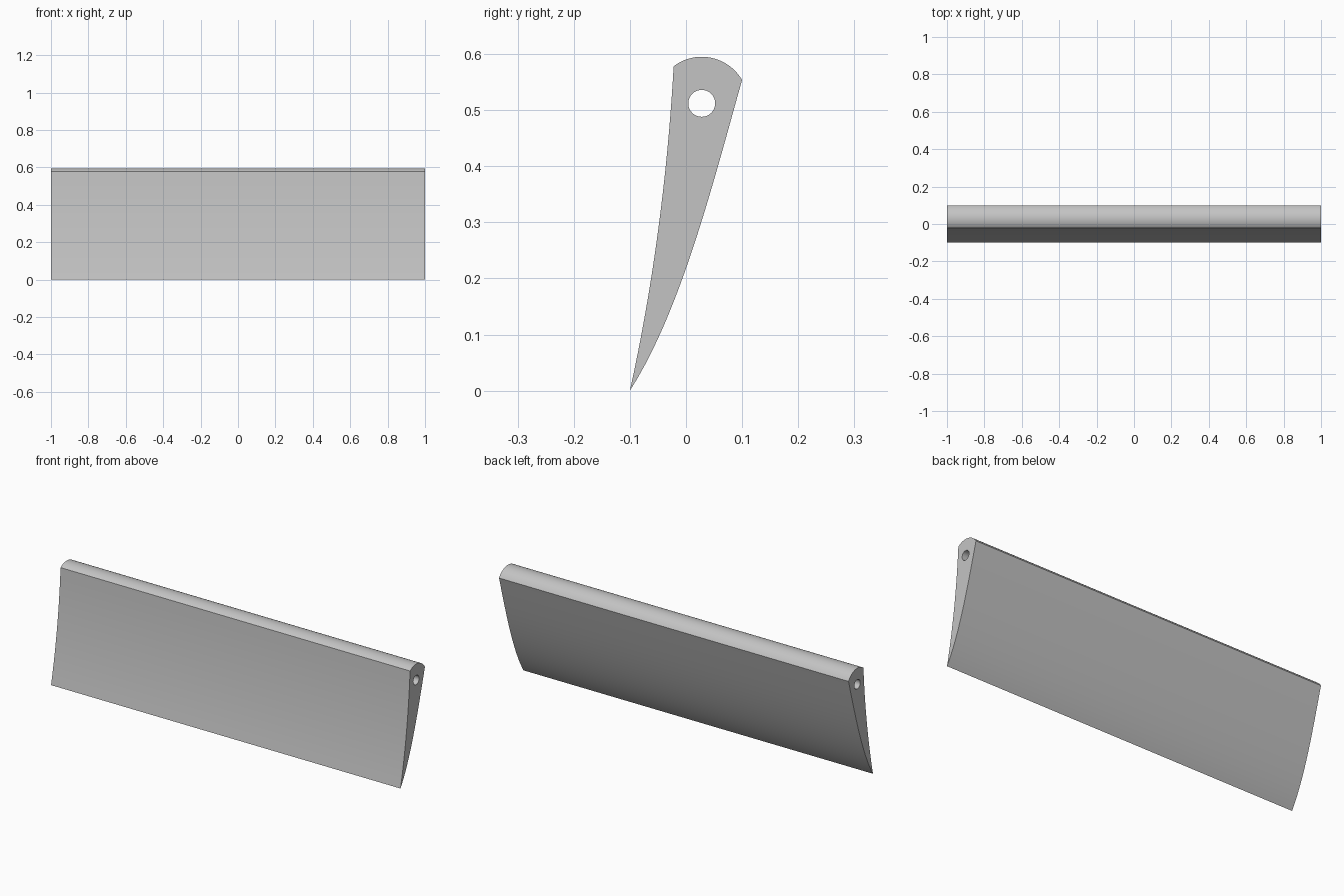
import bpy
import bmesh
import math
from mathutils import Vector
from mathutils.geometry import interpolate_bezier

cube = bpy.data.objects.get("Cube")
if cube:
    bpy.data.objects.remove(cube, do_unlink=True)

PIVOT = Vector((0.028, 0.512))   # hinge axis in the y, z plane
CAP_RADIUS, HOLE_RADIUS, HALF_LENGTH = 0.083, 0.024, 1.0


def arc(radius, start, end, steps):
    """Points on a circle around the hinge axis, ends included."""
    angles = [start + (end - start) * i / steps for i in range(steps + 1)]
    return [PIVOT + radius * Vector((math.cos(a), math.sin(a))) for a in angles]


def bezier(points, steps):
    return interpolate_bezier(*[Vector(p) for p in points], steps)


# Profile: concave front, rounded top, curved back, sharp lower tip
tip, front_top, back_top = (-0.1, 0), (-0.022, 0.578), (0.1, 0.554)
front = bezier([tip, (-0.06, 0.18), (-0.033, 0.38), front_top], 17)
back = bezier([back_top, (0.047, 0.365), (-0.01, 0.14), tip], 21)
start, end = [math.atan2(p[1] - PIVOT.y, p[0] - PIVOT.x) for p in (front_top, back_top)]
top = arc(CAP_RADIUS, start, end, 20)
outline = front + top[1:-1] + back[:-1]
hole = arc(HOLE_RADIUS, 0, math.tau, 32)[:-1]

# Fill the profile around the hole and extrude it along x
bm = bmesh.new()
edges = []
for loop in (outline, hole):
    verts = [bm.verts.new((-HALF_LENGTH, p[0], p[1])) for p in loop]
    edges += [bm.edges.new((verts[i - 1], v)) for i, v in enumerate(verts)]
bmesh.ops.triangle_fill(bm, edges=edges, use_beauty=True, normal=(1, 0, 0))
result = bmesh.ops.extrude_face_region(bm, geom=bm.faces[:], use_keep_orig=True)
moved = [g for g in result["geom"] if isinstance(g, bmesh.types.BMVert)]
bmesh.ops.translate(bm, verts=moved, vec=(2 * HALF_LENGTH, 0, 0))
bmesh.ops.recalc_face_normals(bm, faces=bm.faces[:])

mesh = bpy.data.meshes.new("flap_blade")
bm.to_mesh(mesh)
bm.free()
blade = bpy.data.objects.new("flap_blade", mesh)
bpy.context.collection.objects.link(blade)

# Plain grey finish
grey = bpy.data.materials.new("light_grey")
grey.use_nodes = True
colour = (0.55, 0.55, 0.55, 1)
grey.diffuse_color = colour
grey.node_tree.nodes["Principled BSDF"].inputs["Base Color"].default_value = colour
mesh.materials.append(grey)

bpy.ops.object.select_all(action="DESELECT")
blade.select_set(True)
bpy.context.view_layer.objects.active = blade
bpy.ops.object.shade_smooth_by_angle(angle=math.radians(30))
